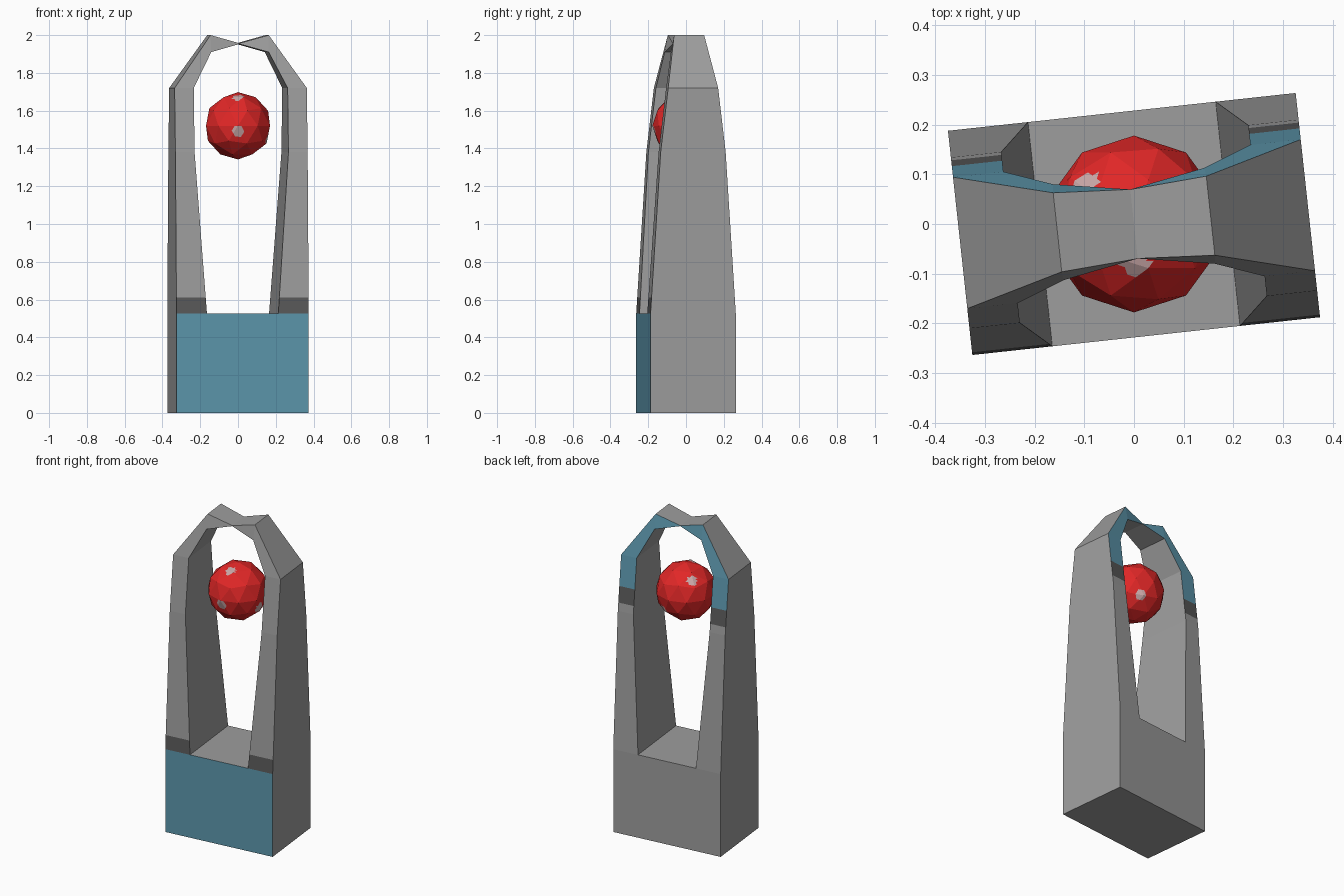
import bpy, bmesh, math
from mathutils import Vector

if "Cube" in bpy.data.objects:
    bpy.data.objects.remove(bpy.data.objects["Cube"])


def material(name, rgb):
    m = bpy.data.materials.new(name)
    m.diffuse_color = (*rgb, 1)
    m.use_nodes = True
    m.node_tree.nodes["Principled BSDF"].inputs["Base Color"].default_value = m.diffuse_color
    return m


grey = material("stone grey", (0.34, 0.34, 0.34))
blue = material("panel blue", (0.11, 0.31, 0.42))
dark = material("dark grey band", (0.10, 0.10, 0.10))
red = material("ball red", (0.75, 0.02, 0.02))
pale = material("pale spot", (0.60, 0.40, 0.40))


def finish(bm, name, mats):
    me = bpy.data.meshes.new(name)
    bm.to_mesh(me)
    bm.free()
    for m in mats:
        me.materials.append(m)
    ob = bpy.data.objects.new(name, me)
    bpy.context.collection.objects.link(ob)
    return ob


# half depth of the frame as a function of height
TAPER = [(0, .227), (.525, .227), (1.38, .173), (1.72, .133), (2.0, .080)]


def half_depth(u, z):
    if u == 0:
        return .07
    for (z0, d0), (z1, d1) in zip(TAPER, TAPER[1:]):
        if z <= z1:
            return d0 + (d1 - d0) * (z - z0) / (z1 - z0)
    return TAPER[-1][1]


def mirrored(half):
    return half + [(-u, z) for u, z in half[-2::-1]]


# arched frame: outer and inner outlines, pinched at the crown
outer = mirrored([(.352, .525), (.352, 1.38), (.352, 1.72), (.155, 2.0), (0, 1.957)])
inner = mirrored([(.19, .525), (.25, 1.38), (.25, 1.72), (.153, 1.91), (0, 1.953)])
feet = [(.352, 0), (-.352, 0)]

bm = bmesh.new()


def row(points, side):
    return [bm.verts.new((u, side * half_depth(u, z), z)) for u, z in points]


fo, fi, ff = row(outer, -1), row(inner, -1), row(feet, -1)
bo, bi, bf = row(outer, 1), row(inner, 1), row(feet, 1)
for o, i, f in ((fo, fi, ff), (bo, bi, bf)):
    for k in range(len(o) - 1):
        bm.faces.new((o[k], o[k + 1], i[k + 1], i[k]))
    bm.faces.new((f[0], o[0], i[0], i[-1], o[-1], f[1]))
for a, b in ((fo, bo), (fi, bi)):
    for k in range(len(a) - 1):
        bm.faces.new((a[k], a[k + 1], b[k + 1], b[k]))
bm.faces.new((fi[0], fi[-1], bi[-1], bi[0]))
bm.faces.new((ff[0], ff[1], bf[1], bf[0]))
bm.faces.new((ff[0], fo[0], bo[0], bf[0]))
bm.faces.new((ff[1], fo[-1], bo[-1], bf[1]))

# cut lines for the coloured bands
for z in (.612, 1.43, 1.53):
    bmesh.ops.bisect_plane(bm, geom=bm.verts[:] + bm.edges[:] + bm.faces[:],
                           plane_co=(0, 0, z), plane_no=(0, 0, 1))
bmesh.ops.recalc_face_normals(bm, faces=bm.faces[:])
bm.normal_update()
for f in bm.faces:
    z = f.calc_center_median().z
    if f.normal.y < -.6:
        f.material_index = 1 if z < .525 else 2 if z < .612 else 0
    elif f.normal.y > .6:
        f.material_index = 1 if z > 1.53 else 2 if z > 1.43 else 0
frame = finish(bm, "arched_frame", [grey, blue, dark])
frame.rotation_euler.z = math.radians(6.2)

# faceted ball, finely cut so the round pale spots lie in its facets
R = .178
spots = [Vector(d).normalized() for d in (
    (0, -.98, -.17), (0, -.46, .89), (-.57, .46, .67),
    (.92, -.06, -.38), (.34, .77, -.53))]
bm = bmesh.new()
bmesh.ops.create_icosphere(bm, subdivisions=2, radius=R)
bmesh.ops.subdivide_edges(bm, edges=bm.edges[:], cuts=5, use_grid_fill=True)
for f in bm.faces:
    d = f.calc_center_median().normalized()
    f.material_index = int(any(d.angle(s) < .18 for s in spots))
ball = finish(bm, "hanging_ball", [red, pale])
ball.location = (0, 0, 1.52)
